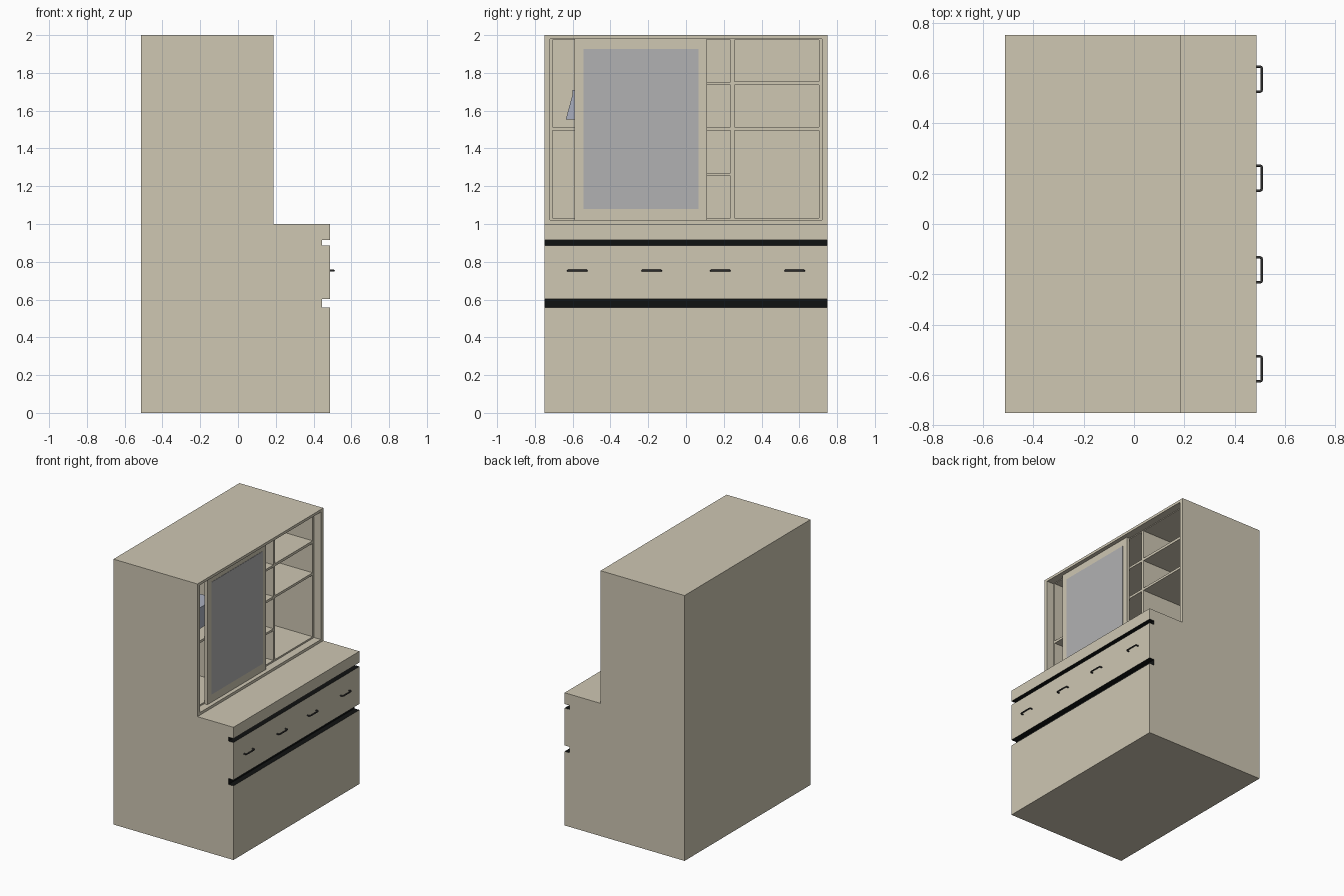
import bpy, bmesh
from mathutils import Vector

if "Cube" in bpy.data.objects:
    bpy.data.objects.remove(bpy.data.objects["Cube"])


def material(name, rgb):
    m = bpy.data.materials.new(name)
    m.diffuse_color = (*rgb, 1)
    m.use_nodes = True
    m.node_tree.nodes["Principled BSDF"].inputs["Base Color"].default_value = m.diffuse_color
    return m


CREAM = material("cream", (0.62, 0.57, 0.45))
BLACK = material("black", (0.005, 0.006, 0.006))
GLASS = material("mirror_grey", (0.44, 0.44, 0.45))
DARK = material("dark_metal", (0.04, 0.04, 0.04))
BLUE = material("blue_grey", (0.40, 0.43, 0.52))


def prism(name, pts, place, a, b, mats):
    """Extrude a 2D outline between two positions a and b."""
    bm = bmesh.new()
    face = bm.faces.new([bm.verts.new(place(p, q, a)) for p, q in pts])
    out = bmesh.ops.extrude_face_region(bm, geom=[face])
    shift = Vector(place(0, 0, b)) - Vector(place(0, 0, a))
    moved = [v for v in out["geom"] if isinstance(v, bmesh.types.BMVert)]
    bmesh.ops.translate(bm, verts=moved, vec=shift)
    bmesh.ops.recalc_face_normals(bm, faces=bm.faces)
    me = bpy.data.meshes.new(name)
    bm.to_mesh(me)
    bm.free()
    ob = bpy.data.objects.new(name, me)
    bpy.context.collection.objects.link(ob)
    for m in mats:
        me.materials.append(m)
    return ob


def box(name, x0, x1, y0, y1, z0, z1, mats=()):
    pts = [(y0, z0), (y1, z0), (y1, z1), (y0, z1)]
    return prism(name, pts, lambda p, q, t: (t, p, q), x0, x1, mats)


BACK, FRONT, UPPER, GROOVE = -0.513, 0.487, 0.187, 0.446

# Cabinet body: stepped side profile with two full-width grooves
profile = [(BACK, 0), (FRONT, 0),
           (FRONT, 0.558), (GROOVE, 0.558), (GROOVE, 0.603), (FRONT, 0.603),
           (FRONT, 0.885), (GROOVE, 0.885), (GROOVE, 0.915), (FRONT, 0.915),
           (FRONT, 1), (UPPER, 1), (UPPER, 2), (BACK, 2)]
body = prism("cabinet_body", profile, lambda p, q, t: (p, t, q), -0.75, 0.75,
             [CREAM, BLACK])
for f in body.data.polygons:
    c = f.center
    if abs(f.normal.y) < 0.5 and 0.44 < c.x < 0.48 and 0.5 < c.z < 0.95:
        f.material_index = 1

# Cutters: shallow sliding-door recess, then the compartments behind it
RECESS, CELL_BACK = 0.130, -0.488
cutters = [box("recess_cutter", RECESS, 0.25, -0.72, 0.72, 1.02, 1.98)]
columns = [
    (-0.706, -0.257, [(1.032, 1.496), (1.514, 1.975)]),
    (-0.236, 0.236, [(1.032, 1.255), (1.271, 1.496), (1.514, 1.735), (1.752, 1.975)]),
    (0.257, 0.703, [(1.032, 1.496), (1.514, 1.735), (1.755, 1.975)]),
]
for y0, y1, rows in columns:
    for z0, z1 in rows:
        cutters.append(box("compartment_cutter", CELL_BACK, 0.16, y0, y1, z0, z1))

bpy.context.view_layer.objects.active = body
for c in cutters:
    c.hide_render = True
    mod = body.modifiers.new("cut", 'BOOLEAN')
    mod.operation = 'DIFFERENCE'
    mod.solver = 'EXACT'
    mod.object = c
    bpy.ops.object.modifier_apply(modifier=mod.name)
for c in cutters:
    bpy.data.objects.remove(c)

# Sliding door with mirror
box("sliding_door", 0.133, 0.158, -0.59, 0.11, 1.021, 1.979, [CREAM])
box("mirror", 0.157, 0.160, -0.543, 0.067, 1.08, 1.927, [GLASS])

# Tapered bag in the upper left compartment, mostly behind the door
bag = [(-0.637, 1.552), (-0.325, 1.552), (-0.36, 1.68), (-0.36, 1.71),
       (-0.602, 1.71), (-0.602, 1.68)]
prism("bag", bag, lambda p, q, t: (t, p, q), -0.06, 0.065, [BLUE])

# Four bent-tube drawer handles
for i, y in enumerate((-0.575, -0.182, 0.182, 0.575)):
    cu = bpy.data.curves.new("drawer_handle", 'CURVE')
    cu.dimensions = '3D'
    cu.bevel_depth = 0.005
    cu.bevel_resolution = 2
    cu.use_fill_caps = True
    path = [(FRONT - 0.002, -0.05), (0.499, -0.05), (0.506, -0.047), (0.508, -0.040)]
    path += [(x, -d) for x, d in reversed(path)]
    sp = cu.splines.new('POLY')
    sp.points.add(len(path) - 1)
    for pt, (x, d) in zip(sp.points, path):
        pt.co = (x, y + d, 0.753, 1)
    cu.materials.append(DARK)
    ob = bpy.data.objects.new(f"drawer_handle_{i + 1}", cu)
    bpy.context.collection.objects.link(ob)
